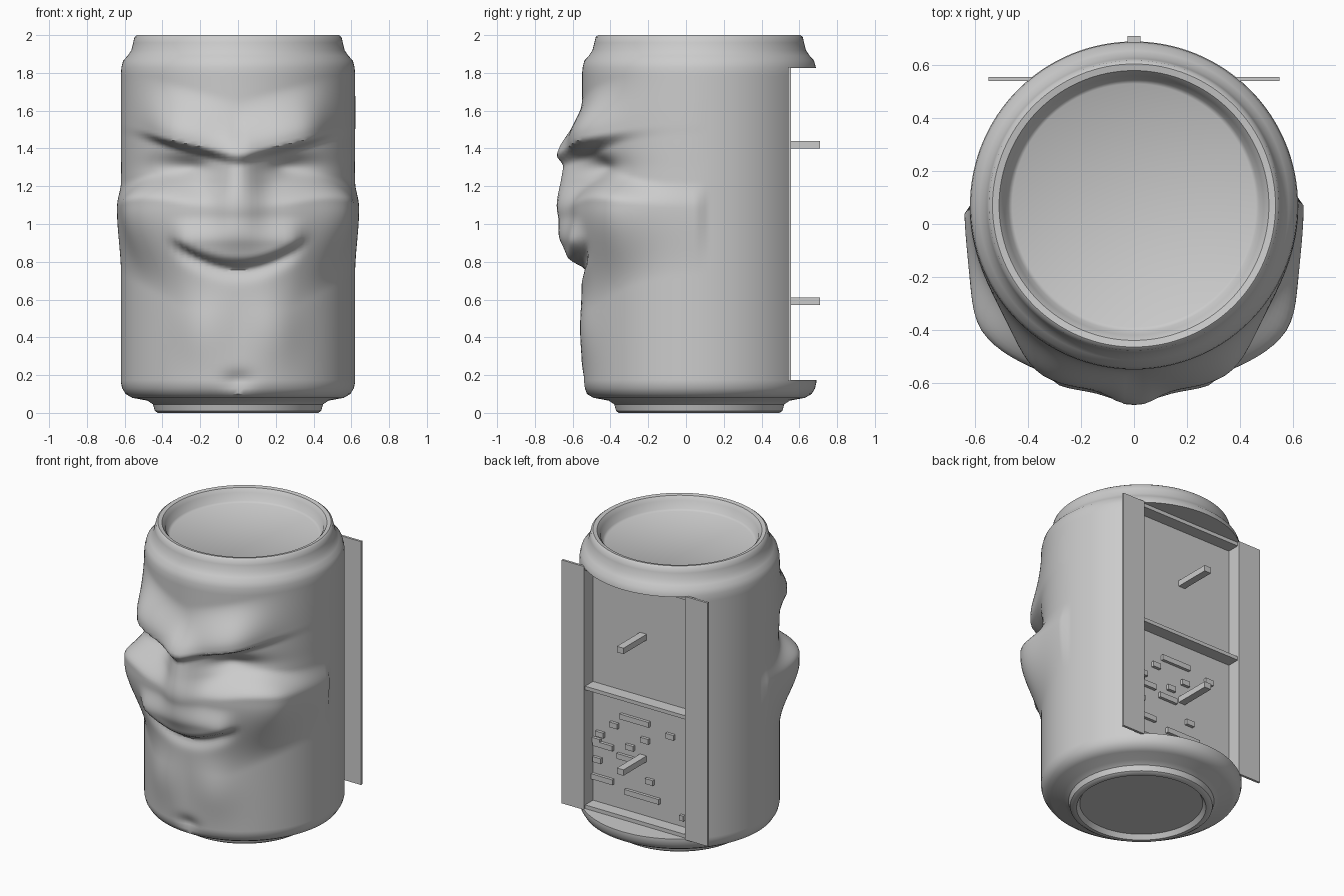
import bpy, bmesh, math
from math import sin, cos, pi, exp, radians

if "Cube" in bpy.data.objects:
    bpy.data.objects.remove(bpy.data.objects["Cube"])

CY = 0.07          # can axis in y
grey = bpy.data.materials.new("plain_grey")
grey.diffuse_color = (0.6, 0.6, 0.6, 1)
grey.use_nodes = True
grey.node_tree.nodes["Principled BSDF"].inputs["Base Color"].default_value = grey.diffuse_color


def box(name, x0, x1, y0, y1, z0, z1):
    me = bpy.data.meshes.new(name)
    bm = bmesh.new()
    bmesh.ops.create_cube(bm, size=1)
    for v in bm.verts:
        v.co = (x0 + (v.co.x + .5) * (x1 - x0), y0 + (v.co.y + .5) * (y1 - y0),
                z0 + (v.co.z + .5) * (z1 - z0))
    bm.to_mesh(me)
    bm.free()
    me.materials.append(grey)
    ob = bpy.data.objects.new(name, me)
    bpy.context.collection.objects.link(ob)
    return ob


def hump(d, lo, hi):
    """bell curve with different widths on each side"""
    s = lo if d < 0 else hi
    return exp(-(d / s) ** 2)


def step(a, b, v):
    t = min(max((v - a) / (b - a), 0), 1)
    return t * t * (3 - 2 * t)


def face_relief(a, z):
    """radial offset of the sculpted face, a = angle from the front"""
    if cos(a) <= 0:
        return 0
    x = abs(0.66 * sin(a))
    d = 0
    # nose bridge and nose
    d += .075 * hump(x, .1, .1) * hump(z - 1.36, .2, .13)
    d += .12 * hump(x, .14, .14) * hump(z - 1.07, .2, .2)
    # cheeks
    top = 1.17 + .05 * hump(x - .45, .2, .15)
    cheek = step(top + .05, top - .09, z) * step(.55 + .5 * max(0, x - .3), 1.08, z)
    d += .125 * cheek * hump(x - .50, .2, .12) + .06 * cheek * hump(x - .24, .14, .14)
    # brows, sharp below and soft above
    zb = 1.36 + .25 * (x - .13)
    brow = step(zb - .025, zb + .04, z) * (1 - step(zb + .07, zb + .33, z))
    d += .11 * brow * hump(x - .30, .32, .17)
    # eye hollows
    d -= .075 * hump(x - .30, .13, .16) * hump(z - 1.30, .06, .06)
    # muzzle and smile groove
    zs = .76 + 1.15 * x * x
    fade = 1 - step(.24, .36, x)
    d += .05 * fade * step(zs - .01, zs + .07, z) * (1 - step(.9, 1.05, z))
    d -= .03 * fade * hump(z - zs, .05, .03)
    # chin mounds and dimple
    d += .03 * hump(x - .2, .14, .14) * hump(z - .45, .2, .2)
    d -= .03 * hump(x, .08, .08) * hump(z - .17, .04, .05)
    return d


# ---- can body: turned profile with the face raised on the front ----
low = [(.425, 0), (.44, .01), (.45, .045), (.48, .065), (.56, .08), (.595, .1), (.613, .13)]
high = [(.617, 1.83), (.608, 1.865), (.585, 1.89), (.565, 1.92), (.555, 1.96), (.548, 1.99),
        (.535, 2.0), (.51, 1.995), (.49, 1.97), (.475, 1.92), (.46, 1.91)]
n_mid = 110
mid = [(.62, .16 + (1.80 - .16) * i / n_mid) for i in range(n_mid + 1)]
profile = [(.38, .0), (.40, .0)] + low + mid + high
profile[0] = (.38, .03)
N = 128
bm = bmesh.new()
rings = []
for i, (r, z) in enumerate(profile):
    ring = []
    for k in range(N):
        a = 2 * pi * k / N
        rr = r + (face_relief(a, z) if .1 < z < 1.86 and r > .58 else 0)
        ring.append(bm.verts.new((rr * sin(a), CY - rr * cos(a), z)))
    rings.append(ring)
for p, q in zip(rings, rings[1:]):
    for k in range(N):
        m = (k + 1) % N
        bm.faces.new((p[k], p[m], q[m], q[k]))
bm.faces.new(rings[0][::-1])
bm.faces.new(rings[-1])
bmesh.ops.recalc_face_normals(bm, faces=bm.faces)
me = bpy.data.meshes.new("can_body")
bm.to_mesh(me)
bm.free()
me.materials.append(grey)
body = bpy.data.objects.new("can_body", me)
bpy.context.collection.objects.link(body)

# ---- flat back with two pockets separated by a shelf ----
cutters = [box("back_flat_cutter", -.8, .8, .545, 1, .175, 1.825),
           box("upper_pocket_cutter", -.38, .38, .46, .9, 1.01, 1.80),
           box("lower_pocket_cutter", -.38, .38, .46, .9, .20, .985)]
for c in cutters:
    c.hide_render = True
    mod = body.modifiers.new(c.name, 'BOOLEAN')
    mod.operation = 'DIFFERENCE'
    mod.solver = 'EXACT'
    mod.object = c
bpy.context.view_layer.update()
done = bpy.data.meshes.new_from_object(body.evaluated_get(bpy.context.evaluated_depsgraph_get()))
body.modifiers.clear()
body.data = done
for c in cutters:
    bpy.data.objects.remove(c)
bpy.context.view_layer.objects.active = body
body.select_set(True)
bpy.ops.object.shade_smooth_by_angle(angle=radians(40))

# ---- side flanges and pegs ----
for s, side in ((-1, "left"), (1, "right")):
    e = sorted((s * .38, s * .55))
    box("flange_" + side, e[0], e[1], .54, .556, .17, 1.83)
for z, nm in ((1.42, "upper_peg"), (.59, "lower_peg")):
    box(nm, -.025, .025, .45, .71, z - .02, z + .02)

# ---- small components on the lower panel: x, z, width ----
parts = [(.057, .835, .22), (.214, .76, .06), (.32, .67, .06), (.296, .60, .15),
         (.094, .64, .06), (-.02, .718, .06), (-.21, .796, .06), (.34, .49, .06),
         (.3, .37, .16), (-.055, .446, .06), (0, .33, .26), (.345, .62, .06), (-.3, .265, .03),
         (.12, .56, .14)]
for i, (x, z, w) in enumerate(parts):
    box("component_%d" % i, x - w / 2, x + w / 2, .45, .48, z - .018, z + .018)
